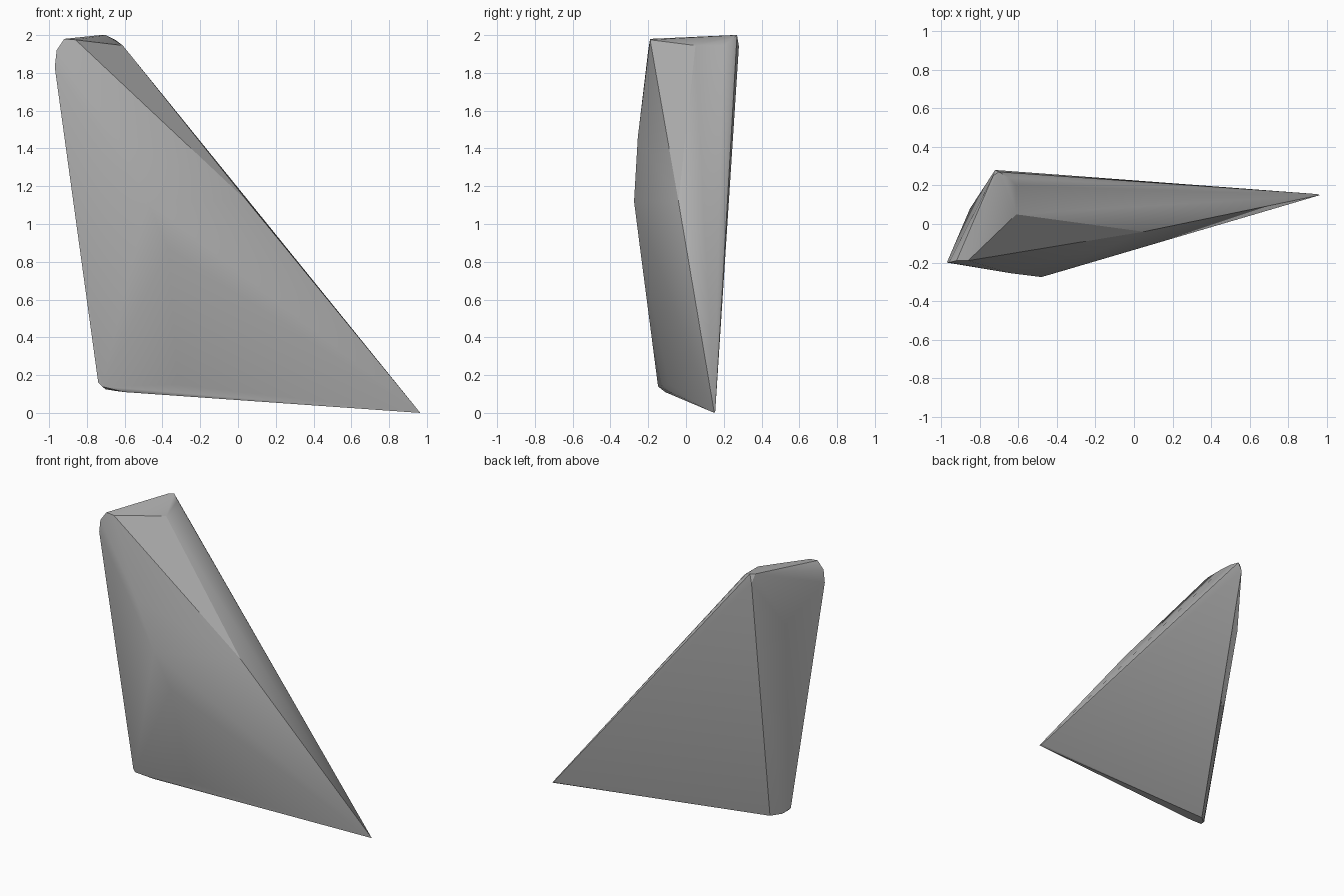
import bpy
import bmesh
import math

cube = bpy.data.objects.get("Cube")
if cube:
    bpy.data.objects.remove(cube, do_unlink=True)

# Grey stone
stone = bpy.data.materials.new("grey_stone")
stone.use_nodes = True
grey = (0.44, 0.44, 0.44, 1)
stone.diffuse_color = grey
shader = stone.node_tree.nodes["Principled BSDF"]
shader.inputs["Base Color"].default_value = grey
shader.inputs["Roughness"].default_value = 0.8

# Corners of the shard, grouped by area
tip = [(0.965, 0.15, 0), (0.95, 0.155, 0.01)]
crown_front = [(-0.97, -0.2, 1.83), (-0.96, -0.2, 1.92), (-0.92, -0.19, 1.98), (-0.86, -0.19, 1.975)]
crown_back = [(-0.72, 0.28, 1.94), (-0.7, 0.27, 2), (-0.73, 0.25, 2),
              (-0.65, 0.24, 1.975), (-0.61, 0.2, 1.945), (-0.61, 0.05, 1.945)]
front_ridge = [(-0.64, -0.255, 1.46), (-0.48, -0.275, 1.12), (-0.37, -0.243, 0.87)]
slope_ridge = [(0.05, -0.04, 1.12)]
side_corner = [(-0.85, 0.08, 1.6)]
foot = [(-0.74, -0.14, 0.16), (-0.72, -0.148, 0.14), (-0.7, -0.1, 0.125),
        (-0.6, -0.11, 0.11), (-0.64, -0.045, 0.115), (-0.32, -0.09, 0.15)]

# Shard: the tight skin around those corners
bm = bmesh.new()
for group in (tip, crown_front, crown_back, front_ridge, slope_ridge, side_corner, foot):
    for corner in group:
        bm.verts.new(corner)
hull = bmesh.ops.convex_hull(bm, input=bm.verts[:])
loose = {v for v in hull["geom_interior"] + hull["geom_unused"]
         if isinstance(v, bmesh.types.BMVert)}
bmesh.ops.delete(bm, geom=list(loose), context="VERTS")
bmesh.ops.recalc_face_normals(bm, faces=bm.faces[:])

mesh = bpy.data.meshes.new("rock_shard")
bm.to_mesh(mesh)
bm.free()
mesh.materials.append(stone)
shard = bpy.data.objects.new("rock_shard", mesh)
bpy.context.collection.objects.link(shard)

# Soft shading across the gentle creases
bpy.ops.object.select_all(action="DESELECT")
shard.select_set(True)
bpy.context.view_layer.objects.active = shard
bpy.ops.object.shade_smooth_by_angle(angle=math.radians(25))
